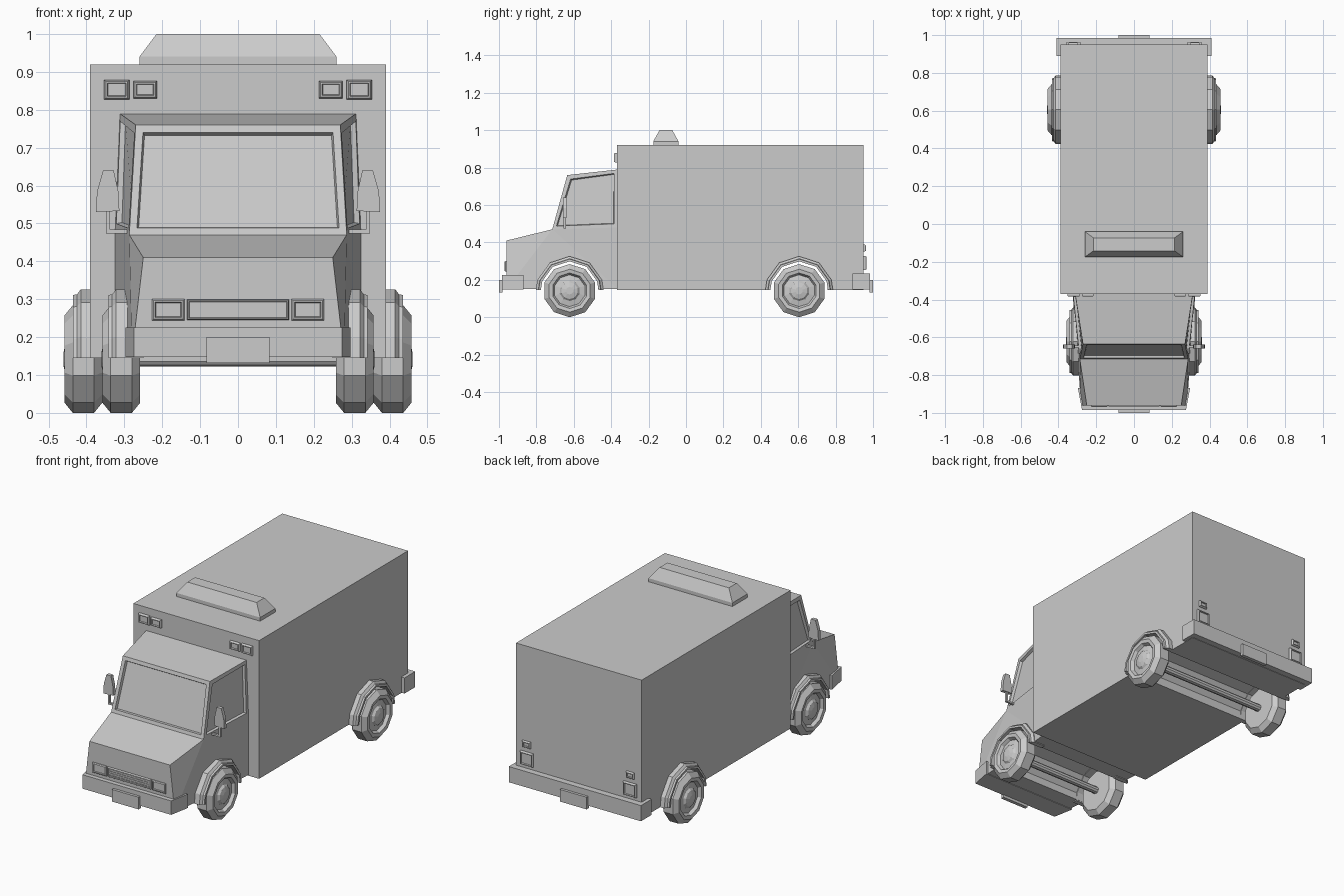
import bpy, bmesh
from math import sin, cos, pi, radians

if "Cube" in bpy.data.objects:
    bpy.data.objects.remove(bpy.data.objects["Cube"])


def finish(bm, name):
    bmesh.ops.recalc_face_normals(bm, faces=bm.faces[:])
    me = bpy.data.meshes.new(name)
    bm.to_mesh(me)
    bm.free()
    ob = bpy.data.objects.new(name, me)
    bpy.context.collection.objects.link(ob)
    return ob


def loft(name, rings):
    """Bridge closed rings of points and cap both ends."""
    bm = bmesh.new()
    vs = [[bm.verts.new(p) for p in r] for r in rings]
    n = len(vs[0])
    for a, b in zip(vs, vs[1:]):
        for i in range(n):
            j = (i + 1) % n
            bm.faces.new((a[i], a[j], b[j], b[i]))
    bm.faces.new(vs[0])
    bm.faces.new(vs[-1])
    return finish(bm, name)


def rect(cx, cz, w, h, y):
    return [(cx + sx * w / 2, y, cz + sz * h / 2)
            for sx, sz in ((-1, -1), (1, -1), (1, 1), (-1, 1))]


def box(name, x0, x1, y0, y1, z0, z1):
    cx, cz = (x0 + x1) / 2, (z0 + z1) / 2
    return loft(name, [rect(cx, cz, x1 - x0, z1 - z0, y) for y in (y0, y1)])


def lamp(name, cx, cz, w, h, y, out, rim=.008):
    """Framed rectangular lamp with a recessed lens; out is signed along y."""
    f = y + out
    loft(name, [rect(cx, cz, w, h, y - out), rect(cx, cz, w, h, y + out * .5),
                rect(cx, cz, w - rim, h - rim, f),
                rect(cx, cz, w - 2 * rim, h - 2 * rim, f),
                rect(cx, cz, w - 2.5 * rim, h - 2.5 * rim, f - out * .5)])


def wheel_ring(x, r, y):
    return [(x, y + r * sin(2 * pi * k / 10), WZ + r * cos(2 * pi * k / 10)) for k in range(10)]


def cut(ob, y):
    """Cut a wheel tunnel right through a body."""
    c = loft("wheel_well_cutter", [wheel_ring(x, .16, y) for x in (-.6, .6)])
    c.hide_render = True
    c.hide_viewport = True
    c.display_type = 'WIRE'
    m = ob.modifiers.new("wheel_well", 'BOOLEAN')
    m.object = c
    m.operation = 'DIFFERENCE'
    m.solver = 'EXACT'


WZ, FRONT_Y, REAR_Y = .142, -.622, .605

# Cargo body
cut(box("cargo_box", -.39, .39, -.37, .95, .145, .92), REAR_Y)

# Cab: half-width profile (x, y, z), mirrored across the centre
prof = [(.28, -.96, .15), (.25, -.96, .41), (.287, -.715, .47), (.27, -.635, .76),
        (.312, -.365, .79), (.325, -.365, .48), (.325, -.365, .15)]
bm = bmesh.new()
L = [bm.verts.new((-x, y, z)) for x, y, z in prof]
R = [bm.verts.new(p) for p in prof]
strips = [bm.faces.new((L[i], L[(i + 1) % 7], R[(i + 1) % 7], R[i])) for i in range(7)]
glass = [strips[2]]
for S in (L, R):
    bm.faces.new([S[i] for i in (0, 1, 2)])
    bm.faces.new([S[i] for i in (0, 2, 6)])
    bm.faces.new([S[i] for i in (2, 5, 6)])
    glass.append(bm.faces.new([S[i] for i in (2, 3, 4, 5)]))
bmesh.ops.recalc_face_normals(bm, faces=bm.faces[:])
# Recessed windscreen and side windows
bmesh.ops.inset_individual(bm, faces=glass, thickness=.028, depth=0)
bmesh.ops.inset_individual(bm, faces=glass, thickness=.006, depth=-.014)
cut(finish(bm, "cab"), FRONT_Y)

# Wheels and wheel arches
TYRE = [(-.05, .05), (-.05, .115), (-.028, .142), (.028, .142), (.05, .115), (.047, .095),
        (.03, .085), (.036, .055), (.046, .045), (.052, .02)]
ANGLES = [0, 18, 54, 90, 126, 162, 180]
for pos, wy, wx, xin, xout in (("front", FRONT_Y, .308, .25, .342),
                               ("rear", REAR_Y, .408, .36, .435)):
    for side, s in (("left", -1), ("right", 1)):
        loft(f"{pos}_{side}_wheel", [wheel_ring(s * (wx + x), r, wy) for x, r in TYRE])
        section = [(xin, .181), (xout - .02, .181), (xout - .01, .168),
                   (xout, .166), (xout, .154), (xin, .154)]
        loft(f"{pos}_{side}_arch",
             [[(s * x, wy + r * cos(radians(a)), WZ + .003 + r * sin(radians(a)))
               for x, r in section] for a in ANGLES])
    # Axle
    loft(f"{pos}_axle", [wheel_ring(x, .02, wy) for x in (-wx, wx)])

# Bumpers and number plates
plan = [(-.275, -.985), (.275, -.985), (.297, -.868), (-.297, -.868)]
loft("front_bumper", [[(x, y, z) for x, y in plan] for z in (.147, .225)])
plan = [(-.41, .985), (.41, .985), (.41, .89), (-.41, .89)]
loft("rear_bumper", [[(x, y, z) for x, y in plan] for z in (.147, .235)])
box("front_plate", -.083, .083, -1, -.98, .132, .2)
box("rear_plate", -.083, .083, .98, 1, .132, .2)

# Grille
lamp("grille_frame", 0, .272, .27, .055, -.96, -.01, .006)
for i in range(4):
    z = .256 + i * .0107
    box("grille_slat", -.124, .124, -.968, -.955, z - .003, z + .003)

for s in (-1, 1):
    # Headlamps, roof marker lamps, tail lamps
    lamp("headlamp", s * .184, .272, .085, .056, -.96, -.01)
    lamp("marker_lamp_outer", s * .32, .853, .066, .052, -.37, -.015)
    lamp("marker_lamp_inner", s * .245, .853, .062, .046, -.37, -.015)
    lamp("tail_lamp", s * .32, .29, .08, .075, .95, .014)
    lamp("reverse_lamp", s * .322, .37, .05, .036, .95, .012)

    # Door mirror and its bracket
    head = [(.313, .533), (.375, .53), (.372, .585), (.356, .64), (.328, .64), (.316, .585)]
    loft("mirror", [[(s * x, y, z) for x, z in head] for y in (-.658, -.638)])
    arm = [(.27, .474), (.348, .474), (.348, .535), (.338, .535), (.338, .484), (.27, .484)]
    loft("mirror_bracket", [[(s * x, y, z) for x, z in arm] for y in (-.654, -.642)])

# Roof beacon bar
bar = [(.915, .26, -.175, -.04), (.94, .26, -.175, -.04), (1.0, .215, -.142, -.073)]
loft("beacon_bar", [[(-h, a, z), (h, a, z), (h, b, z), (-h, b, z)] for z, h, a, b in bar])
